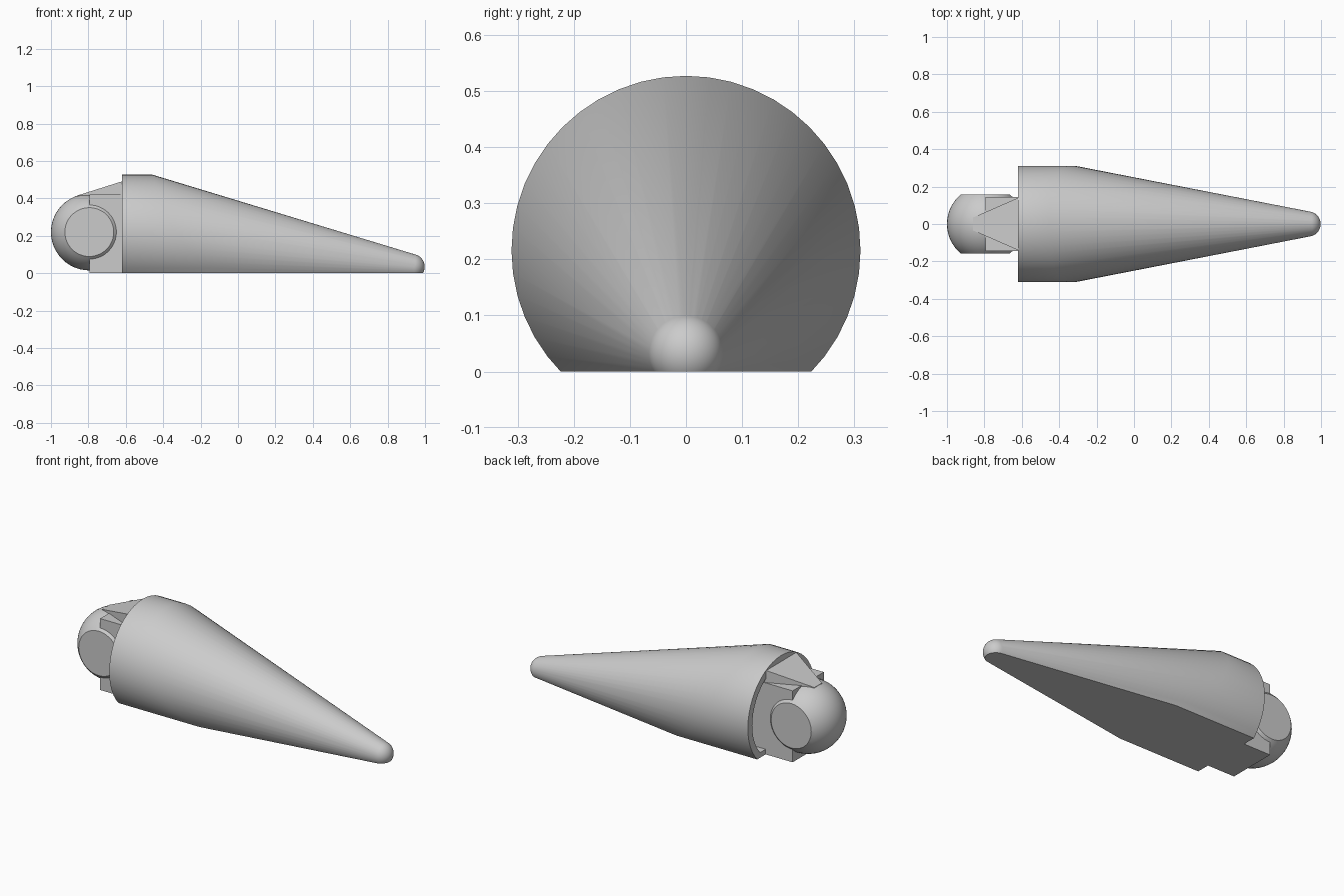
import bpy, bmesh, math
from mathutils import Vector, Matrix

default = bpy.data.objects.get("Cube")
if default:
    bpy.data.objects.remove(default, do_unlink=True)

grey = bpy.data.materials.new("plain grey")
grey.use_nodes = True
colour = (0.6, 0.6, 0.6, 1)
grey.diffuse_color = colour
grey.node_tree.nodes["Principled BSDF"].inputs["Base Color"].default_value = colour

JOINT = Vector((-0.795, 0, 0.22))
BACK = -0.62
SOCKET_END = -0.47
RADIUS, AXIS_Z = 0.311, 0.216


def make_object(bm, name):
    bmesh.ops.recalc_face_normals(bm, faces=bm.faces[:])
    mesh = bpy.data.meshes.new(name)
    bm.to_mesh(mesh)
    bm.free()
    mesh.materials.append(grey)
    obj = bpy.data.objects.new(name, mesh)
    bpy.context.collection.objects.link(obj)
    return obj


def activate(obj):
    bpy.ops.object.select_all(action='DESELECT')
    obj.select_set(True)
    bpy.context.view_layer.objects.active = obj


def smooth(obj):
    activate(obj)
    bpy.ops.object.shade_smooth_by_angle(angle=math.radians(30))


def hull(bm):
    """Replace the mesh by the convex hull of its points."""
    points = [v.co.copy() for v in bm.verts]
    bm.clear()
    for p in points:
        bm.verts.new(p)
    out = bmesh.ops.convex_hull(bm, input=bm.verts[:])
    spare = {v for v in out["geom_interior"] + out["geom_unused"]
             if isinstance(v, bmesh.types.BMVert)}
    bmesh.ops.delete(bm, geom=list(spare), context='VERTS')


def slice_off(bm, point, normal):
    """Remove what lies beyond the plane and close the convex rest."""
    bmesh.ops.bisect_plane(bm, geom=bm.verts[:] + bm.edges[:] + bm.faces[:],
                           plane_co=point, plane_no=normal, clear_outer=True)
    hull(bm)


def shoulder_x(y, z):
    """Where a line along the cylinder meets the drooping cone."""
    low, high = BACK, 0.9
    for _ in range(40):
        x = (low + high) / 2
        centre, r = 0.172 - 0.11 * (x + 0.31), 0.31 - 0.193 * (x + 0.31)
        if y * y + (z - centre) ** 2 < r * r:
            low = x
        else:
            high = x
    return low


# Tapered body: cylinder running into a drooping cone with a round tip
bm = bmesh.new()
for i in range(48):
    a = math.tau * i / 48
    y, z = RADIUS * math.cos(a), AXIS_Z + RADIUS * math.sin(a)
    bm.verts.new((BACK, y, z))
    bm.verts.new((shoulder_x(y, z), y, z))
bmesh.ops.create_uvsphere(bm, u_segments=48, v_segments=24, radius=0.067,
                          matrix=Matrix.Translation((0.931, 0, 0.035)))
hull(bm)
slice_off(bm, (0, 0, 0), (0, 0, -1))
body = make_object(bm, "tapered_body")

# Round socket with a flat floor, hollowed into the back of the body
bm = bmesh.new()
for i in range(48):
    a = math.tau * i / 48
    for x in (BACK - 0.1, SOCKET_END):
        bm.verts.new((x, 0.27 * math.cos(a), AXIS_Z + 0.27 * math.sin(a)))
hull(bm)
slice_off(bm, (0, 0, 0.03), (0, 0, -1))
cutter = make_object(bm, "socket_cutter")
cutter.hide_render = True
cut = body.modifiers.new("socket", 'BOOLEAN')
cut.operation = 'DIFFERENCE'
cut.solver = 'EXACT'
cut.object = cutter
activate(body)
bpy.ops.object.modifier_apply(modifier=cut.name)
bpy.data.objects.remove(cutter, do_unlink=True)
smooth(body)

# Joint ball with a flat disc on each side
bm = bmesh.new()
turn = Matrix.Translation(JOINT) @ Matrix.Rotation(math.pi / 2, 4, 'X')
bmesh.ops.create_uvsphere(bm, u_segments=48, v_segments=32, radius=0.205, matrix=turn)
for side in (-1, 1):
    slice_off(bm, (0, side * 0.158, 0), (0, side, 0))
smooth(make_object(bm, "joint_ball"))

# Block joining the ball to the body, running on into the socket
bm = bmesh.new()
for y in (-0.145, 0.145):
    for x, bottom in ((JOINT.x, 0), (BACK, 0), (SOCKET_END, 0.03)):
        bm.verts.new((x, y, bottom))
        bm.verts.new((x, y, 0.42))
hull(bm)
make_object(bm, "joint_block")

# Wedge brace rising from the ball to the body
bm = bmesh.new()
for side in (-1, 1):
    for x, half, top in ((-0.86, 0.035, 0.415), (BACK, 0.14, 0.491),
                         (SOCKET_END, 0.14, 0.44)):
        bm.verts.new((x, side * half, top))
        bm.verts.new((x, side * half, 0.3))
hull(bm)
make_object(bm, "wedge_brace")
